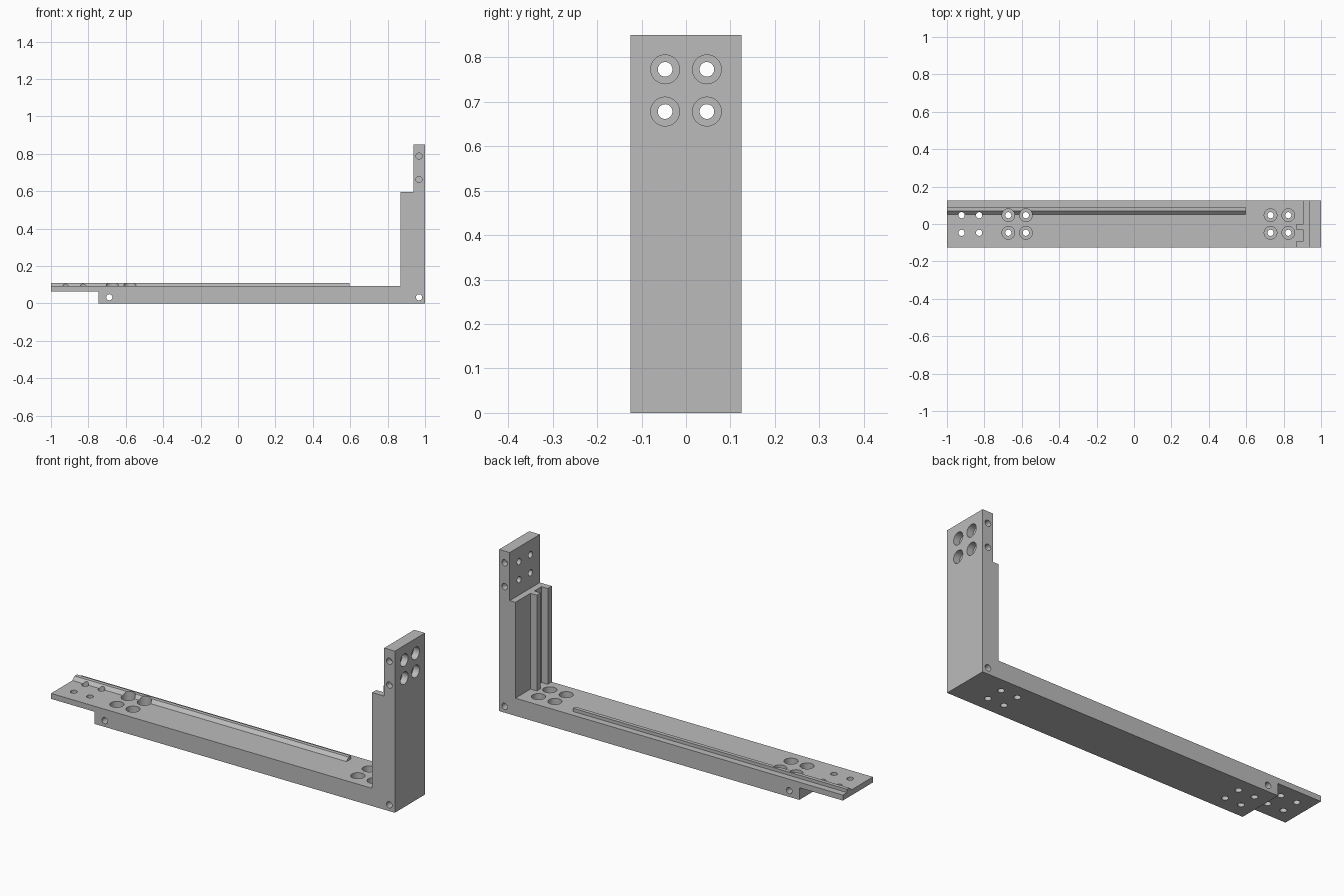
import bpy, bmesh
from mathutils import Matrix, Vector

if "Cube" in bpy.data.objects:
    bpy.data.objects.remove(bpy.data.objects["Cube"])

grey = bpy.data.materials.new("machined_grey")
grey.use_nodes = True
COLOUR = (0.5, 0.5, 0.5, 1)
grey.diffuse_color = COLOUR
grey.node_tree.nodes["Principled BSDF"].inputs["Base Color"].default_value = COLOUR

HALF, DECK, STEP = 0.125, 0.093, 0.597


def make_object(name, bm):
    bmesh.ops.recalc_face_normals(bm, faces=bm.faces)
    mesh = bpy.data.meshes.new(name)
    bm.to_mesh(mesh)
    bm.free()
    mesh.materials.append(grey)
    obj = bpy.data.objects.new(name, mesh)
    bpy.context.collection.objects.link(obj)
    return obj


def prism(name, points, travel):
    """Extrude a closed outline along a vector."""
    bm = bmesh.new()
    face = bm.faces.new([bm.verts.new(p) for p in points])
    out = bmesh.ops.extrude_face_region(bm, geom=[face])
    bmesh.ops.translate(bm, vec=travel, verts=[
        v for v in out["geom"] if isinstance(v, bmesh.types.BMVert)])
    return make_object(name, bm)


def pins(name, specs):
    """Cylinders given as (start, end, radius), gathered in one object."""
    bm = bmesh.new()
    for start, end, radius in specs:
        a, b = Vector(start), Vector(end)
        turn = (b - a).to_track_quat('Z', 'Y').to_matrix().to_4x4()
        bmesh.ops.create_cone(bm, cap_ends=True, segments=32, radius1=radius,
                              radius2=radius, depth=(b - a).length,
                              matrix=Matrix.Translation((a + b) / 2) @ turn)
    return make_object(name, bm)


def combine(target, tool, operation):
    tool.hide_render = True
    mod = target.modifiers.new(tool.name, 'BOOLEAN')
    mod.object, mod.operation, mod.solver = tool, operation, 'EXACT'
    bpy.context.view_layer.objects.active = target
    bpy.ops.object.modifier_apply(modifier=mod.name)
    bpy.data.objects.remove(tool)


# L-shaped body with a thin tongue at one end
outline = [(-1, 0.064), (-0.747, 0.064), (-0.747, 0), (1, 0), (1, 0.85),
           (0.938, 0.85), (0.938, STEP), (0.905, STEP), (0.905, DECK), (-1, DECK)]
bracket = prism("angle_bracket", [(x, -HALF, z) for x, z in outline], (0, 2 * HALF, 0))

# Two upright ribs with a slot between them
for i, (y0, y1) in enumerate([(-HALF, -0.091), (-0.032, 0)]):
    rib = prism(f"upright_rib_{i}",
                [(0.868, y0, 0.05), (0.92, y0, 0.05), (0.92, y1, 0.05), (0.868, y1, 0.05)],
                (0, 0, STEP - 0.05))
    combine(bracket, rib, 'UNION')

# Long guide rail with one bevelled side
rail = prism("guide_rail",
             [(-1, 0.052, DECK), (-1, 0.07, 0.11), (-1, 0.09, 0.11),
              (-1, 0.09, 0.08), (-1, 0.052, 0.08)], (1.595, 0, 0))
combine(bracket, rail, 'UNION')

# Screw holes, counterbores and cross-drilled holes
R, BORE, ROW = 0.0165, 0.034, 0.047
holes, bores, cross = [], [], []
for y in (-ROW, ROW):
    for x in (-0.922, -0.828, -0.672, -0.578, 0.73, 0.825):
        holes.append(((x, y, -0.1), (x, y, 0.2), R))
        if x > -0.8:
            bores.append(((x, y, DECK - 0.037), (x, y, 0.2), BORE))
    for z in (0.678, 0.773):
        holes.append(((0.9, y, z), (1.1, y, z), R))
        bores.append(((0.965, y, z), (1.1, y, z), 0.0325))
for side in (-1, 1):
    for z in (0.663, 0.788):
        holes.append(((0.968, side * 0.092, z), (0.968, side * 0.2, z), R))
for x in (-0.688, 0.968):
    cross.append(((x, -0.2, 0.033), (x, 0.2, 0.033), R))
for name, specs in (("screw_holes", holes), ("counterbores", bores), ("cross_holes", cross)):
    combine(bracket, pins(name, specs), 'DIFFERENCE')

# Smooth hole walls, crisp edges
bpy.ops.object.select_all(action='DESELECT')
bracket.select_set(True)
bpy.context.view_layer.objects.active = bracket
bpy.ops.object.shade_smooth_by_angle(angle=0.5)
